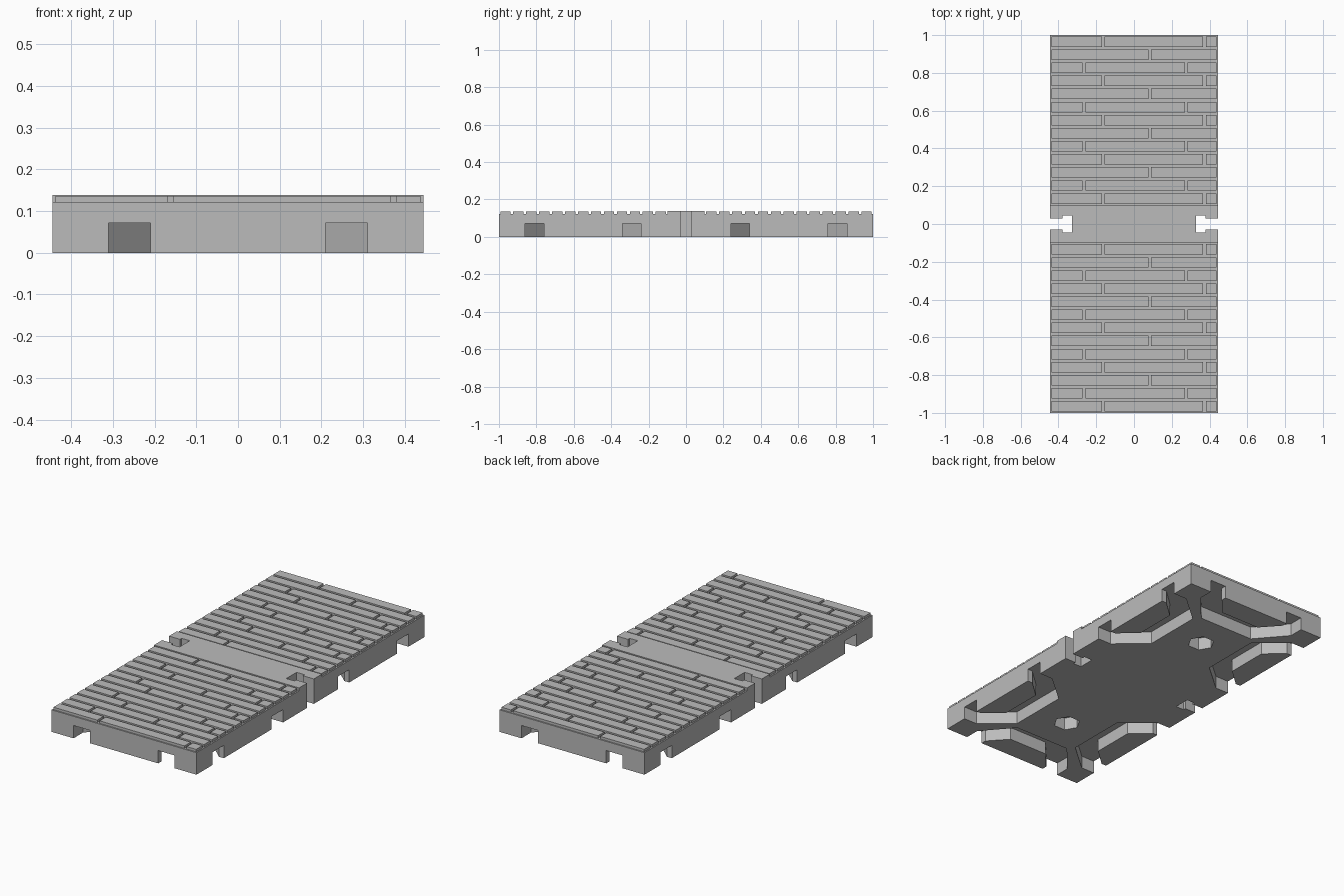
import bpy, bmesh, math

if "Cube" in bpy.data.objects:
    bpy.data.objects.remove(bpy.data.objects["Cube"], do_unlink=True)

W = 0.445            # half width
INNER, OUTER = 0.1, 1.0   # extent of each tile half along y
MID = (INNER + OUTER) / 2
DECK = 0.122         # top of the base
PLANK_TOP = 0.136
STRIP_TOP = 0.138
SLOT = 0.071         # height of clip channels

grey = bpy.data.materials.new("stone_grey")
grey.use_nodes = True
colour = (0.5, 0.5, 0.5, 1)
grey.diffuse_color = colour
grey.node_tree.nodes["Principled BSDF"].inputs["Base Color"].default_value = colour


def finish(name, bm):
    bmesh.ops.recalc_face_normals(bm, faces=bm.faces)
    mesh = bpy.data.meshes.new(name)
    bm.to_mesh(mesh)
    bm.free()
    mesh.materials.append(grey)
    obj = bpy.data.objects.new(name, mesh)
    bpy.context.collection.objects.link(obj)
    return obj


def add_prism(bm, points, z0, z1):
    face = bm.faces.new([bm.verts.new((x, y, z0)) for x, y in points])
    top = bmesh.ops.extrude_face_region(bm, geom=[face], use_keep_orig=True)["geom"]
    verts = [v for v in top if isinstance(v, bmesh.types.BMVert)]
    bmesh.ops.translate(bm, verts=verts, vec=(0, 0, z1 - z0))


def prism(name, points, z0, z1):
    bm = bmesh.new()
    add_prism(bm, points, z0, z1)
    return finish(name, bm)


def rect(x0, x1, y0, y1):
    return [(x0, y0), (x1, y0), (x1, y1), (x0, y1)]


def carve(obj, cutters):
    for cutter in cutters:
        cutter.hide_render = True
        mod = obj.modifiers.new("cut", 'BOOLEAN')
        mod.operation = 'DIFFERENCE'
        mod.solver = 'EXACT'
        mod.object = cutter
    bpy.context.view_layer.update()
    graph = bpy.context.evaluated_depsgraph_get()
    baked = bpy.data.meshes.new_from_object(obj.evaluated_get(graph))
    obj.modifiers.clear()
    obj.data = baked
    for cutter in cutters:
        bpy.data.objects.remove(cutter, do_unlink=True)


# Clip channel: two mouths on the edge joined by a bent passage (u along, v inward)
right_side = [(0.12, 0.13), (0.21, 0.03), (0.21, -0.02),
              (0.31, -0.02), (0.31, 0.082), (0.17, 0.245)]
channel = right_side + [(-u, v) for u, v in reversed(right_side)]

# Plank joints, repeating every three rows
joints = [(-0.162, 0.373), (0.083,), (-0.265, 0.277)]
ROWS = 13
PITCH = (OUTER - INNER) / ROWS
GAP = 0.007

for side, label in ((-1, "front"), (1, "back")):
    # Base with channels on its three free edges and a hexagonal socket
    base = prism(label + "_base", rect(-W, W, side * INNER, side * OUTER), 0, DECK)
    cutters = [
        prism("end_channel", [(u, side * (OUTER - v)) for u, v in channel], -0.02, SLOT),
        prism("left_channel", [(W - v, side * MID + u) for u, v in channel], -0.02, SLOT),
        prism("right_channel", [(v - W, side * MID + u) for u, v in channel], -0.02, SLOT),
        prism("socket", [(0.07 * math.cos(i * math.pi / 3),
                          side * MID + 0.07 * math.sin(i * math.pi / 3))
                         for i in range(6)], -0.02, SLOT),
    ]
    carve(base, cutters)

    # Raised planks in staggered rows
    bm = bmesh.new()
    for row in range(ROWS):
        y1 = OUTER - row * PITCH if side > 0 else -INNER - row * PITCH
        ends = [-W, *joints[row % 3], W]
        for x0, x1 in zip(ends, ends[1:]):
            add_prism(bm, rect(x0 + GAP, x1 - GAP, y1 - PITCH + GAP, y1 - GAP),
                      DECK - 0.002, PLANK_TOP)
    finish(label + "_planks", bm)

# Plain middle strip with a T-shaped notch at each end
quarter = [(W, INNER), (W, 0.03), (0.378, 0.03), (0.378, 0.045), (0.328, 0.045)]
half = quarter + [(x, -y) for x, y in reversed(quarter)]
outline = half + [(-x, -y) for x, y in half]
prism("middle_strip", outline, 0, STRIP_TOP)
